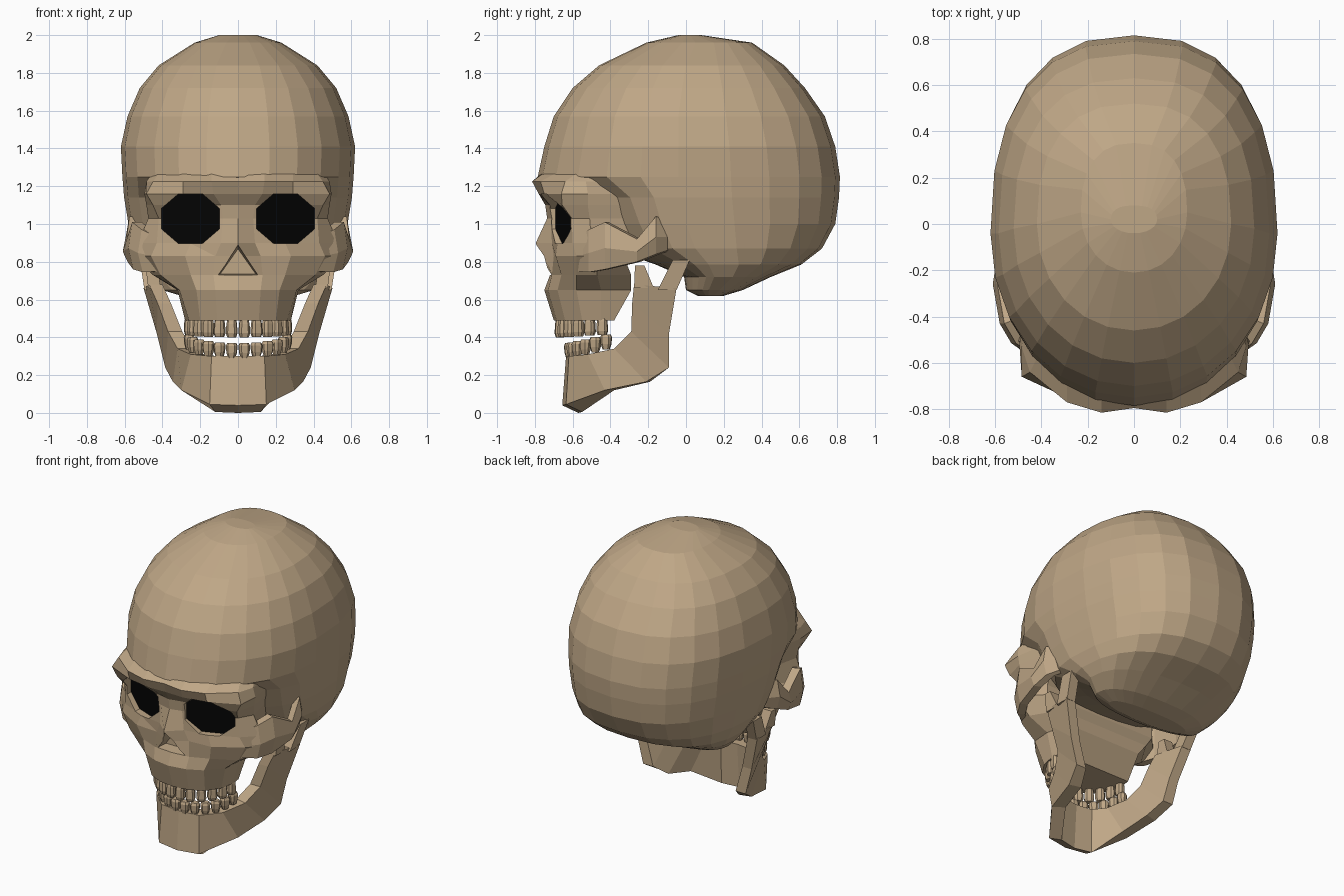
import bpy, bmesh, math
from mathutils import Vector, Matrix

if "Cube" in bpy.data.objects:
    bpy.data.objects.remove(bpy.data.objects["Cube"])


def material(name, rgb):
    m = bpy.data.materials.new(name)
    m.diffuse_color = (*rgb, 1)
    m.use_nodes = True
    m.node_tree.nodes["Principled BSDF"].inputs["Base Color"].default_value = m.diffuse_color
    return m


BONE = material("bone", (0.52, 0.385, 0.24))
DARK = material("socket_black", (0.001, 0.001, 0.001))


def finish(name, bm, end_index=0):
    """Make the object; end_index is the material of the last face only."""
    bmesh.ops.recalc_face_normals(bm, faces=bm.faces)
    bm.faces.ensure_lookup_table()
    bm.faces[-1].material_index = end_index
    me = bpy.data.meshes.new(name)
    bm.to_mesh(me)
    bm.free()
    me.materials.append(BONE)
    if name.startswith(("face", "cut")):
        me.materials.append(DARK)
    ob = bpy.data.objects.new(name, me)
    bpy.context.scene.collection.objects.link(ob)
    return ob


def loft_into(bm, rings):
    """Skin closed rings of equal size and cap both ends."""
    vs = [[bm.verts.new(p) for p in r] for r in rings]
    n = len(vs[0])
    for a, b in zip(vs, vs[1:]):
        for i in range(n):
            j = (i + 1) % n
            bm.faces.new((a[i], a[j], b[j], b[i]))
    bm.faces.new(vs[0])
    bm.faces.new(vs[-1])


def loft(name, rings, end_index=0):
    bm = bmesh.new()
    loft_into(bm, rings)
    return finish(name, bm, end_index)


def flip(ring):
    return [(-x, y, z) for x, y, z in ring]


def spow(v, p):
    return math.copysign(abs(v) ** p, v)


# Cranium: horizontal egg-shaped rings (z, front y, widest y, back y, half width)
cranium = [
    (2.00, -0.04, 0.02, 0.08, 0.10), (1.96, -0.21, 0.05, 0.35, 0.23),
    (1.84, -0.46, 0.00, 0.52, 0.42), (1.72, -0.60, -0.02, 0.63, 0.52),
    (1.57, -0.70, -0.04, 0.735, 0.585), (1.41, -0.75, -0.04, 0.79, 0.62),
    (1.25, -0.785, -0.04, 0.815, 0.612), (1.14, -0.55, -0.03, 0.81, 0.603),
    (1.00, -0.48, 0.00, 0.79, 0.58), (0.87, -0.40, 0.05, 0.72, 0.555),
    (0.785, -0.16, 0.12, 0.61, 0.52), (0.72, -0.01, 0.15, 0.45, 0.475),
    (0.65, 0.00, 0.12, 0.30, 0.40), (0.62, 0.06, 0.12, 0.20, 0.30)]
rings = []
for z, yf, ym, yb, w in cranium:
    ring = []
    for k in range(24):
        t = 2 * math.pi * k / 24
        c, s = math.cos(t), math.sin(t)
        if s >= 0:
            ring.append((w * spow(c, 0.8), ym + (yb - ym) * spow(s, 0.83), z))
        else:
            y = ym + (ym - yf) * spow(s, 0.97)
            # keep the space behind the eye sockets clear
            ring.append((w * spow(c, 0.97), y if z > 1.2 else max(y, -0.45), z))
    rings.append(ring)
loft("cranium", rings)

# Face: half sections from the midline out to the back (z, then x,y pairs)
face_rows = [
    (1.28, 0, -.75, .14, -.74, .29, -.67, .41, -.56, .45, -.47, .44, -.25),
    (1.225, 0, -.795, .14, -.815, .29, -.77, .45, -.64, .485, -.53, .45, -.25),
    (1.16, 0, -.775, .13, -.78, .29, -.75, .485, -.66, .495, -.52, .45, -.25),
    (1.10, 0, -.745, .09, -.725, .25, -.70, .45, -.655, .485, -.52, .44, -.25),
    (1.03, 0, -.735, .08, -.715, .25, -.67, .42, -.605, .475, -.51, .42, -.25),
    (0.90, 0, -.795, .09, -.71, .25, -.68, .43, -.60, .53, -.50, .42, -.33),
    (0.83, 0, -.775, .12, -.70, .28, -.69, .46, -.58, .55, -.47, .42, -.33),
    (0.73, 0, -.72, .13, -.71, .25, -.66, .41, -.58, .45, -.47, .34, -.29),
    (0.65, 0, -.75, .12, -.73, .22, -.68, .31, -.58, .32, -.45, .28, -.29),
    (0.49, 0, -.70, .11, -.685, .20, -.64, .26, -.55, .28, -.45, .27, -.38)]
rings = []
for z, *xy in face_rows:
    half = [(xy[i], xy[i + 1], z) for i in range(0, len(xy), 2)]
    rings.append(flip(half[:0:-1]) + half)
face = loft("face", rings)


def carve(cx, cz, rx, rz, n, start, y_end, slope, taper, index):
    """Cut an n-sided pit into the face; its floor takes the material index."""
    def ring(y, s, slant):
        pts = []
        for k in range(n):
            a = start + 2 * math.pi * k / n
            x = cx + rx * s * math.cos(a)
            pts.append((x, y + slant * (abs(x) - abs(cx)), cz + rz * s * math.sin(a)))
        return pts
    cutter = loft("cutter", [ring(-0.95, 2 - taper, 0), ring(y_end, taper, slope)], index)
    cutter.hide_render = True
    mod = face.modifiers.new("pit", 'BOOLEAN')
    mod.operation, mod.solver, mod.object = 'DIFFERENCE', 'EXACT', cutter
    bpy.context.view_layer.objects.active = face
    face.select_set(True)
    bpy.ops.object.modifier_apply(modifier=mod.name)
    bpy.data.objects.remove(cutter)


# Eye sockets and nose opening
for side in (-1, 1):
    carve(side * 0.252, 1.028, 0.166, 0.142, 8, math.pi / 8, -0.63, 0.4, 1, 1)
carve(0, 0.78, 0.135, 0.11, 3, math.pi / 2, -0.64, 0, 0.8, 0)

# Cheek arches: (outer x, y, top z, bottom z)
arch = [(0.43, -0.585, 0.92, 0.75), (0.53, -0.515, 0.97, 0.745),
        (0.58, -0.43, 1.01, 0.76), (0.61, -0.26, 0.92, 0.80),
        (0.595, -0.16, 1.04, 0.84), (0.55, -0.10, 1.02, 0.86)]
right = [[(x - .02, y, zt), (x, y, .45 * zt + .55 * zb), (x - .025, y, zb),
          (x - .07, y + .02, zb), (x - .07, y + .02, zt)] for x, y, zt, zb in arch]
for side, rs in (("right", right), ("left", [flip(r) for r in right])):
    loft("cheek_arch_" + side, rs)

# Jaw: stations from chin to ramus (upper edge, lower edge, inward offset)
stations = [
    (0, -.635, .30, 0, -.655, .04, 0, .085),
    (.14, -.62, .30, .15, -.635, .045, -.03, .085),
    (.25, -.52, .31, .30, -.43, .12, -.07, .05),
    (.32, -.38, .34, .345, -.21, .165, -.08, .02),
    (.37, -.29, .43, .385, -.09, .24, -.075, 0),
    (.425, -.285, .58, .43, -.09, .42, -.07, 0),
    (.47, -.275, .68, .50, -.05, .66, -.07, 0)]
right = []
for i, (ax, ay, az, bx, by, bz, dx, dy) in enumerate(stations):
    low = max(0, bz - .04) if i < 2 else bz
    right.append([(ax, ay, az), (bx, by, bz), (bx + dx, by + dy, low), (ax + dx, ay + dy, az)])
loft("jaw", [flip(r) for r in right[:0:-1]] + right)


# Jaw hinge knobs and front prongs at the top of each ramus
def blade(x0, y0, y1, z0, x1, y2, y3, z1):
    return [[(x - t, y, z) for t, y in ((0, a), (0, b), (.065, b), (.065, a))]
            for x, a, b, z in ((x0, y0, y1, z0), (x1, y2, y3, z1))]


for side in (1, -1):
    for nm, rs in (("jaw_hinge", blade(.495, -.15, -.05, .65, .52, -.07, .02, .81)),
                   ("jaw_prong", blade(.475, -.275, -.17, .66, .49, -.27, -.22, .78))):
        loft(nm + ("_right" if side > 0 else "_left"),
             rs if side > 0 else [flip(r) for r in rs])


# Teeth: tapered rounded blocks along a dental arch
def tooth_row(name, a, b, yc, z_root, z_tip, lift):
    bm = bmesh.new()
    for i in range(6):
        u = (i + 0.5) / 6
        t = math.radians(88) * u
        pos = Vector((a * math.sin(t), yc - b * math.cos(t), lift * u * u))
        ang = math.atan2(b * math.sin(t), a * math.cos(t))
        for side in (1, -1):
            m = Matrix.Translation((side * pos.x, pos.y, pos.z)) @ Matrix.Rotation(side * ang, 4, 'Z')
            rs = []
            for f, s in ((0, .6), (.35, .9), (.8, 1.0), (1, .75)):
                z = z_root + (z_tip - z_root) * f
                rs.append([m @ Vector((.03 * s * cx, .026 * s * cy, z)) for cx, cy in
                           ((-1, -.4), (-.6, -1), (.6, -1), (1, -.4), (1, .5), (.5, 1), (-.5, 1), (-1, .5))])
            loft_into(bm, rs)
    finish(name, bm)


tooth_row("upper_teeth", .262, .27, -.40, .51, .40, .015)
tooth_row("lower_teeth", .262, .235, -.385, .29, .37, .055)
